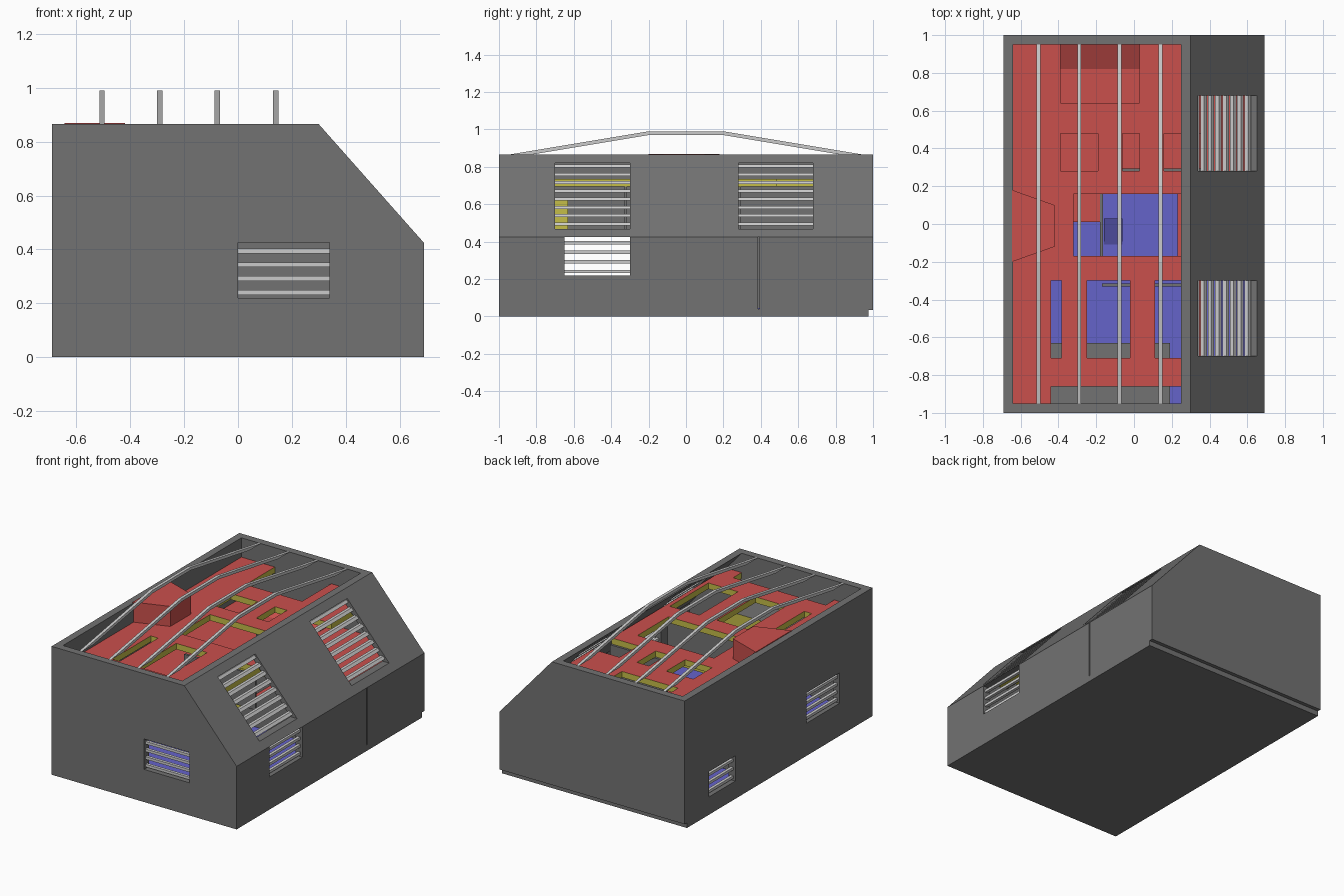
import bpy, bmesh

if "Cube" in bpy.data.objects:
    bpy.data.objects.remove(bpy.data.objects["Cube"])

def material(name, rgb):
    m = bpy.data.materials.new(name)
    m.diffuse_color = (*rgb, 1)
    m.use_nodes = True
    m.node_tree.nodes["Principled BSDF"].inputs["Base Color"].default_value = m.diffuse_color
    return m

GREY = material("grey", (0.17, 0.17, 0.17))
RED = material("red", (0.59, 0.08, 0.073))
BLUE = material("blue", (0.13, 0.125, 0.59))
OLIVE = material("olive", (0.56, 0.51, 0.065))
SLAT = material("light_grey", (0.52, 0.52, 0.51))

def finish(name, bm, mat, side=None):
    """Make the object; 'side' colours every face that does not point up."""
    bmesh.ops.recalc_face_normals(bm, faces=bm.faces)
    me = bpy.data.meshes.new(name)
    me.materials.append(mat)
    if side:
        me.materials.append(side)
        for f in bm.faces:
            f.material_index = 0 if f.normal.z > 0.3 else 1
    bm.to_mesh(me)
    bm.free()
    ob = bpy.data.objects.new(name, me)
    bpy.context.collection.objects.link(ob)
    return ob

def prism(name, pts, place, lo, hi, mat=GREY, side=None):
    """Extrude a flat outline from lo to hi; place maps (u, v, w) to xyz."""
    bm = bmesh.new()
    a = [bm.verts.new(place(u, v, lo)) for u, v in pts]
    b = [bm.verts.new(place(u, v, hi)) for u, v in pts]
    bm.faces.new(a)
    bm.faces.new(b)
    for i in range(len(pts)):
        j = (i + 1) % len(pts)
        bm.faces.new((a[i], a[j], b[j], b[i]))
    return finish(name, bm, mat, side)

def flat(u, v, w): return (u, v, w)
def along_y(u, v, w): return (u, w, v)
def along_x(u, v, w): return (w, u, v)
def slope(u, v, w): return (0.30 + 0.39 * v - w, u, 0.865 - 0.44 * v)

def box(name, x0, x1, y0, y1, z0, z1, mat=GREY, side=None):
    return prism(name, [(x0, y0), (x1, y0), (x1, y1), (x0, y1)], flat, z0, z1, mat, side)

def panel(name, rect, holes, place, lo, hi, mat=GREY, side=None):
    """Rectangular slab with rectangular holes; rects are (u0, u1, v0, v1)."""
    us = sorted({u for r in [rect] + holes for u in r[:2]})
    vs = sorted({v for r in [rect] + holes for v in r[2:]})
    def solid(i, j):
        if not (0 <= i < len(us) - 1 and 0 <= j < len(vs) - 1):
            return False
        u, v = (us[i] + us[i + 1]) / 2, (vs[j] + vs[j + 1]) / 2
        return not any(h[0] < u < h[1] and h[2] < v < h[3] for h in holes)
    bm = bmesh.new()
    def face(*c):
        bm.faces.new([bm.verts.new(place(*p)) for p in c])
    for i in range(len(us) - 1):
        for j in range(len(vs) - 1):
            if not solid(i, j):
                continue
            c = [(us[i], vs[j]), (us[i + 1], vs[j]), (us[i + 1], vs[j + 1]), (us[i], vs[j + 1])]
            for w in (lo, hi):
                face(*[(*p, w) for p in c])
            for k, (di, dj) in enumerate([(0, -1), (1, 0), (0, 1), (-1, 0)]):
                if not solid(i + di, j + dj):
                    p, q = c[k], c[(k + 1) % 4]
                    face((*p, lo), (*q, lo), (*q, hi), (*p, hi))
    bmesh.ops.remove_doubles(bm, verts=bm.verts, dist=1e-5)
    return finish(name, bm, mat, side)

def slats(name, rect, place, lo, hi, count, half):
    u0, u1, v0, v1 = rect
    for k in range(count):
        v = v0 + (v1 - v0) * (k + 0.4) / count
        prism(f"{name}_{k}", [(u0, v - half), (u1, v - half), (u1, v + half), (u0, v + half)],
              place, lo, hi, SLAT)

# Base slab and blue ground floor
box("base", -0.69, 0.69, -1, 0.975, 0, 0.035)
box("ground_floor", -0.65, 0.65, -0.95, 0.95, 0.03, 0.045, BLUE)

# Front wall: lower part with window, upper part with the sloped corner
win = (0.0, 0.34, 0.22, 0.425)
panel("front_wall_lower", (-0.69, 0.69, 0.035, 0.425), [win], along_y, -1, -0.95)
slats("front_slat", win, along_y, -0.985, -0.965, 4, 0.009)
upper = [(-0.69, 0.425), (0.69, 0.425), (0.30, 0.865), (-0.69, 0.865)]
prism("front_wall_upper", upper, along_y, -1, -0.95)
prism("back_wall", [(-0.69, 0.035), (0.69, 0.035)] + upper[1:], along_y, 0.95, 1)

# Left wall with two windows
left_wins = [(-0.65, -0.30, 0.22, 0.425), (0.46, 0.74, 0.12, 0.29)]
panel("left_wall", (-0.95, 0.95, 0.035, 0.865), left_wins, along_x, -0.69, -0.64)
for n, (w, count) in enumerate(zip(left_wins, (4, 3))):
    slats(f"left_slat_{n}", w, along_x, -0.675, -0.655, count, 0.009)

# Right wall with window and door gap
win = (-0.65, -0.30, 0.22, 0.425)
panel("right_wall", (-0.95, 0.95, 0.035, 0.425), [win, (0.385, 0.393, 0.04, 0.425)], along_x, 0.64, 0.69)
slats("right_slat", win, along_x, 0.655, 0.675, 4, 0.009)

# Sloped wall with two slatted windows
roof_wins = [(-0.70, -0.30, 0.10, 0.90), (0.28, 0.68, 0.10, 0.90)]
panel("sloped_wall", (-0.95, 0.95, 0, 1), roof_wins, slope, 0, 0.05)
for n, w in enumerate(roof_wins):
    slats(f"sloped_slat_{n}", w, slope, 0.015, 0.035, 8, 0.018)

# Upper red floor
panel("upper_floor", (-0.65, 0.36, -0.95, 0.95), [
    (-0.39, 0.03, 0.64, 0.95), (-0.39, -0.19, 0.28, 0.48), (-0.06, 0.03, 0.28, 0.48),
    (0.16, 0.36, 0.28, 0.48), (-0.32, 0.25, -0.17, 0.16), (-0.44, -0.385, -0.71, -0.30),
    (-0.25, -0.02, -0.71, -0.30), (0.11, 0.33, -0.71, -0.30), (-0.44, 0.25, -0.95, -0.86)],
    flat, 0.695, 0.735, RED, OLIVE)

# Middle red floor
panel("middle_floor", (-0.65, 0.60, -0.95, 0.95), [
    (-0.32, -0.17, -0.17, 0.01), (-0.17, 0.23, -0.17, 0.16),
    (0.26, 0.60, -0.30, 0.16), (-0.44, 0.60, -0.95, -0.30)],
    flat, 0.425, 0.46, RED, OLIVE)

# Raised platform, landing and ramps
prism("raised_platform", [(-0.645, -0.20), (-0.42, -0.12), (-0.42, 0.10), (-0.645, 0.18)],
      flat, 0.735, 0.87, RED)
box("landing", -0.44, 0.19, -0.95, -0.63, 0.45, 0.63, GREY, OLIVE)
prism("upper_ramp", [(0.80, 0.45), (0.95, 0.45), (0.95, 0.52)], along_x, -0.39, 0.03, RED)
prism("lower_ramp", [(-0.12, 0.04), (0.03, 0.04), (0.03, 0.11)], along_x, -0.16, -0.06, BLUE)

# Inner partition walls
box("floor_rail", -0.18, -0.165, -0.17, 0.16, 0.425, 0.465)
box("partition_front", -0.17, 0.36, -0.33, -0.315, 0.46, 0.695)
box("partition_back", -0.06, 0.36, 0.28, 0.295, 0.46, 0.695)
box("partition_ground", -0.64, 0.60, 0.20, 0.22, 0.045, 0.425)

# Bent roof beams
arch = [(-0.95, 0.865), (-0.20, 0.99), (0.20, 0.99), (0.95, 0.865),
        (0.83, 0.865), (0.20, 0.97), (-0.20, 0.97), (-0.83, 0.865)]
for k, x in enumerate((-0.505, -0.29, -0.077, 0.14)):
    prism(f"roof_beam_{k}", arch, along_x, x - 0.01, x + 0.01, SLAT)
